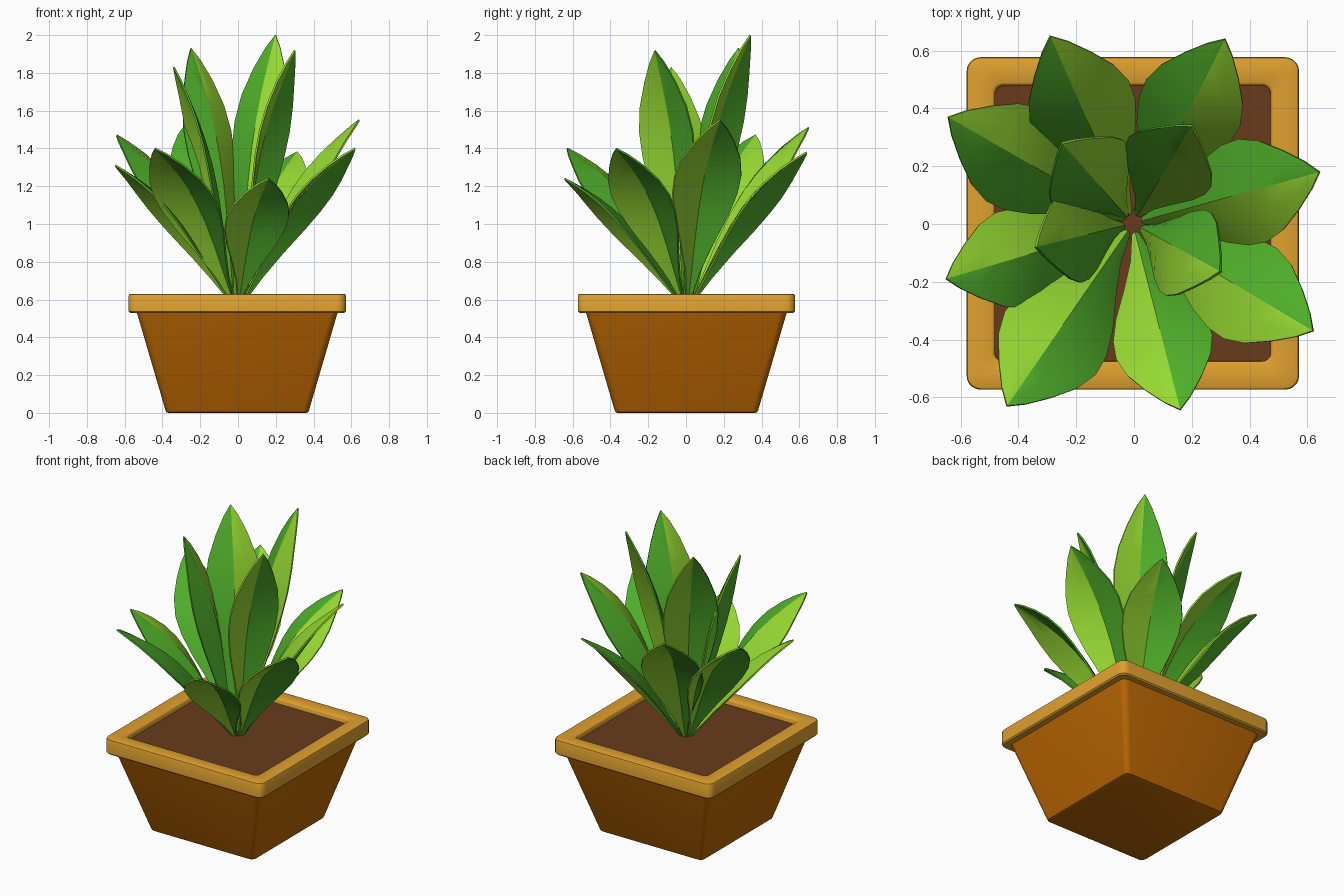
import bpy, bmesh, math
from mathutils import Vector

if "Cube" in bpy.data.objects:
    bpy.data.objects.remove(bpy.data.objects["Cube"])

CX, CY = -0.004, 0.002  # pot axis


def material(name, rgb):
    def lin(c):
        c /= 255
        return c / 12.92 if c <= 0.04045 else ((c + 0.055) / 1.055) ** 2.4
    m = bpy.data.materials.new(name)
    m.diffuse_color = (*[lin(c) for c in rgb], 1)
    m.use_nodes = True
    m.node_tree.nodes["Principled BSDF"].inputs["Base Color"].default_value = m.diffuse_color
    return m


CLAY = material("clay orange", (189, 104, 2))
TAN = material("rim tan", (224, 161, 46))
SOIL = material("soil brown", (104, 59, 28))
LIME = material("leaf lime", (150, 217, 50))
GREEN = material("leaf green", (80, 176, 42))


def finish(bm, name, mats, angle, thickness=0):
    bmesh.ops.recalc_face_normals(bm, faces=bm.faces)
    me = bpy.data.meshes.new(name)
    bm.to_mesh(me)
    bm.free()
    ob = bpy.data.objects.new(name, me)
    bpy.context.collection.objects.link(ob)
    for m in mats:
        me.materials.append(m)
    bpy.ops.object.select_all(action='DESELECT')
    ob.select_set(True)
    bpy.context.view_layer.objects.active = ob
    if thickness:
        mod = ob.modifiers.new("thickness", 'SOLIDIFY')
        mod.thickness = thickness
        mod.offset = 0
        bpy.ops.object.modifier_apply(modifier=mod.name)
    bpy.ops.object.shade_smooth_by_angle(angle=math.radians(angle))
    return ob


def rounded_square(bm, half, r, z, seg=5):
    ring = []
    for q in range(4):
        a0 = q * math.pi / 2
        sx = 1 if q in (0, 3) else -1
        sy = 1 if q in (0, 1) else -1
        for i in range(seg + 1):
            a = a0 + i / seg * math.pi / 2
            ring.append(bm.verts.new((CX + sx * (half - r) + r * math.cos(a),
                                      CY + sy * (half - r) + r * math.sin(a), z)))
    return ring


def square_loft(name, profile, mat, closed=False):
    """Skin rounded squares given as (half width, corner radius, height)."""
    bm = bmesh.new()
    rings = [rounded_square(bm, *p) for p in profile]
    pairs = list(zip(rings, rings[1:]))
    if closed:
        pairs.append((rings[-1], rings[0]))
    else:
        bm.faces.new(rings[0])
        bm.faces.new(rings[-1])
    for a, b in pairs:
        for i in range(len(a)):
            j = (i + 1) % len(a)
            bm.faces.new((a[i], a[j], b[j], b[i]))
    return finish(bm, name, [mat], 35)


# Pot: tapered body, overhanging rim and soil
square_loft("pot_body", [(0.365, 0.025, 0), (0.375, 0.03, 0.004),
                         (0.38, 0.032, 0.014), (0.534, 0.04, 0.54)], CLAY)
square_loft("pot_rim", [(0.475, 0.03, 0.53), (0.567, 0.043, 0.53), (0.575, 0.048, 0.538),
                        (0.575, 0.048, 0.62), (0.572, 0.046, 0.627), (0.565, 0.043, 0.63),
                        (0.487, 0.033, 0.63), (0.481, 0.031, 0.627), (0.477, 0.03, 0.62)],
            TAN, closed=True)
square_loft("soil", [(0.49, 0.03, 0.55), (0.49, 0.03, 0.597)], SOIL)

# Leaf outline: (fraction of length, fraction of half width)
OUTLINE = [(0, .06), (.15, .22), (.3, .49), (.45, .80), (.57, .97), (.67, 1),
           (.77, .87), (.87, .58), (.95, .27), (1, 0)]
COLUMNS = [(-1, 1), (-.5, .45), (0, 0), (.5, .45), (1, 1)]


def leaf(name, tip, half_width, arch):
    """Arched, roof-folded leaf with a different green on each side of the midrib."""
    tip = Vector(tip)
    out = Vector((tip.x - CX, tip.y - CY, 0)).normalized()
    base = Vector((CX, CY, 0.597)) + out * 0.034
    d = tip - base
    length = d.length
    d.normalize()
    side = Vector((-out.y, out.x, 0))
    n = d.cross(side)
    bm = bmesh.new()
    rows = []
    for t, w in OUTLINE:
        rise = arch * length * math.sin(math.pi * t ** 1.2)
        mid = base + d * (length * t) + n * rise
        fold = 0.72 - 0.58 * t
        rows.append([bm.verts.new(mid + (side * u - n * (c * fold)) * (w * half_width))
                     for u, c in COLUMNS])
    for a, b in zip(rows, rows[1:]):
        for i in range(4):
            f = bm.faces.new((a[i], a[i + 1], b[i + 1], b[i]))
            f.material_index = 0 if i < 2 else 1
    bmesh.ops.remove_doubles(bm, verts=bm.verts, dist=1e-5)
    finish(bm, name, [LIME, GREEN], 24, 0.01)


# Spreading outer leaves
OUTER = [(-.29, .65, 1.51, .185), (.315, .64, 1.38, .18), (.642, .18, 1.55, .183),
         (.62, -.37, 1.40, .18), (.16, -.643, 1.24, .17), (-.44, -.63, 1.40, .19),
         (-.65, -.19, 1.31, .17), (-.643, .37, 1.47, .185)]
for k, (x, y, z, w) in enumerate(OUTER):
    leaf(f"outer_leaf_{k + 1}", (x, y, z), w, 0.088)

# Upright inner leaves
INNER = [(.20, .34, 2.0, .165), (-.25, .28, 1.93, .165),
         (-.34, -.08, 1.83, .155), (.30, -.165, 1.92, .162)]
for k, (x, y, z, w) in enumerate(INNER):
    leaf(f"inner_leaf_{k + 1}", (x, y, z), w, 0.058)
